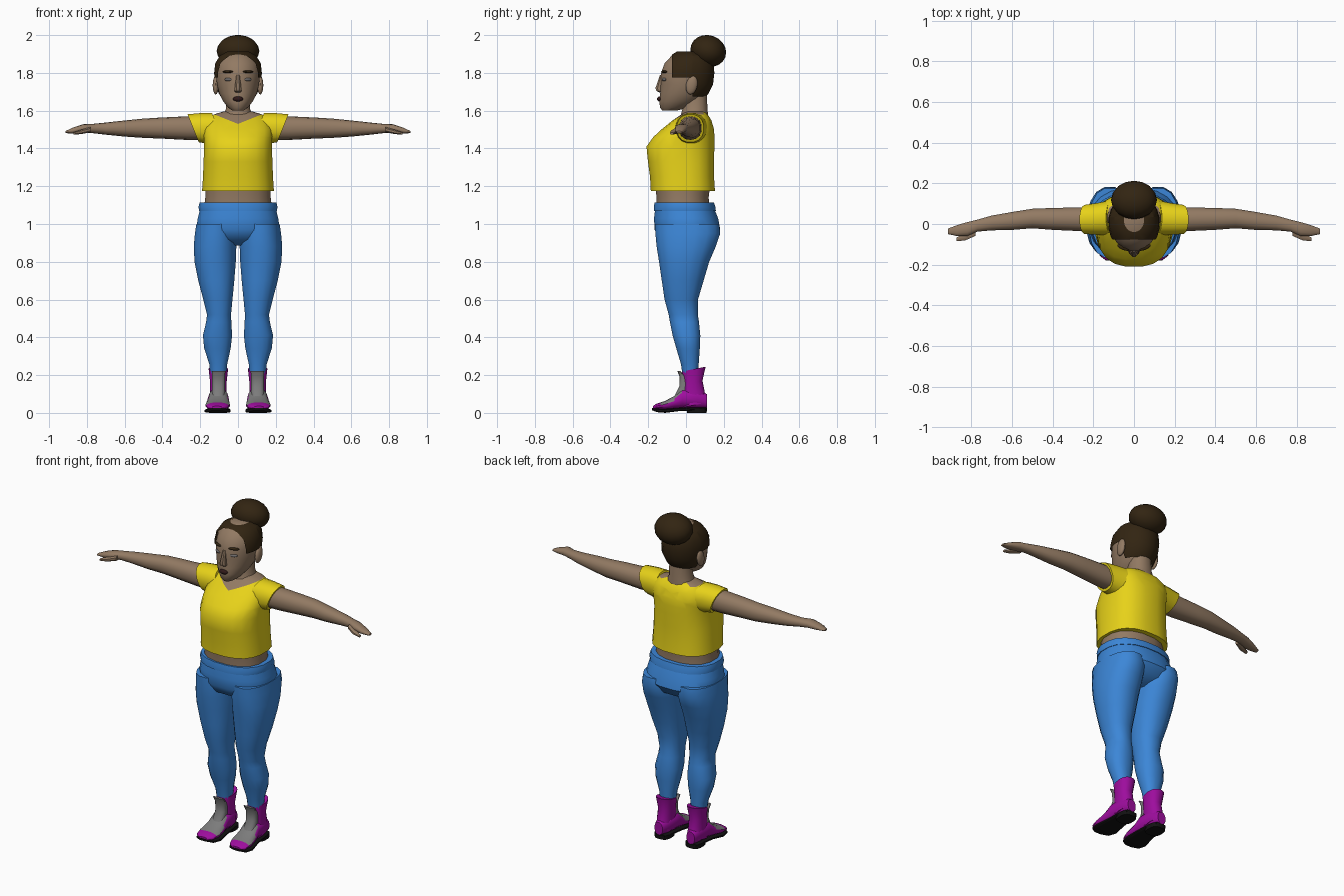
import bpy
import bmesh
from math import sin, cos, pi, radians, copysign
from mathutils import Matrix, Vector

cube = bpy.data.objects.get("Cube")
if cube:
    bpy.data.objects.remove(cube, do_unlink=True)


def material(name, r, g, b):
    m = bpy.data.materials.new(name)
    m.use_nodes = True
    m.diffuse_color = (r, g, b, 1)
    bsdf = m.node_tree.nodes["Principled BSDF"]
    bsdf.inputs["Base Color"].default_value = (r, g, b, 1)
    bsdf.inputs["Roughness"].default_value = 0.8
    return m


SKIN = material("skin", .29, .195, .125)
HAIR = material("dark_brown_hair", .032, .018, .006)
YELLOW = material("yellow_cloth", .82, .66, .01)
BLUE = material("blue_denim", .045, .24, .68)
PURPLE = material("purple_leather", .34, .004, .34)
GREY = material("grey_panel", .2, .2, .2)
BLACK = material("black_sole", .006, .006, .006)
LIP = material("dark_lips", .03, .01, .01)
EYE = material("eye_grey", .16, .15, .15)


def finish(bm, name, mats, mirror):
    """Turn a bmesh into a smooth shaded object, mirrored in x if paired."""
    bmesh.ops.recalc_face_normals(bm, faces=bm.faces)
    mesh = bpy.data.meshes.new(name)
    bm.to_mesh(mesh)
    bm.free()
    for m in mats:
        mesh.materials.append(m)
    ob = bpy.data.objects.new(name, mesh)
    bpy.context.collection.objects.link(ob)
    if mirror:
        mod = ob.modifiers.new("mirror", "MIRROR")
        mod.use_mirror_merge = False
    bpy.ops.object.select_all(action="DESELECT")
    ob.select_set(True)
    bpy.context.view_layer.objects.active = ob
    bpy.ops.object.shade_smooth_by_angle(angle=radians(40))
    return ob


def loft(name, rows, mats, axis="z", sides=16, power=.9, lean=0,
         mirror=False, cuts=(), paint=None, keep=None):
    """Skin rounded sections; a row is (position, a0, a1, b0, b1)."""
    bm = bmesh.new()
    rings = []
    for t, a0, a1, b0, b1 in rows:
        ring = []
        for i in range(sides):
            ang = 2 * pi * (i + .5) / sides
            c, s = cos(ang), sin(ang)
            a = (a0 + a1 + (a1 - a0) * copysign(abs(c) ** power, c)) / 2
            db = (b1 - b0) * copysign(abs(s) ** power, s) / 2
            b, tt = (b0 + b1) / 2 + db, t + lean * db
            co = {"z": (a, b, tt), "x": (tt, a, b), "y": (a, tt, b)}[axis]
            ring.append(bm.verts.new(co))
        rings.append(ring)
    for lo, hi in zip(rings, rings[1:]):
        for i in range(sides):
            j = (i + 1) % sides
            bm.faces.new((lo[i], lo[j], hi[j], hi[i]))
    bm.faces.new(rings[0])
    bm.faces.new(rings[-1])
    bmesh.ops.recalc_face_normals(bm, faces=bm.faces)
    for co, no in cuts:
        geom = bm.verts[:] + bm.edges[:] + bm.faces[:]
        bmesh.ops.bisect_plane(bm, geom=geom, plane_co=co, plane_no=no)
    bm.normal_update()
    if keep:
        gone = [f for f in bm.faces if not keep(f.calc_center_median())]
        bmesh.ops.delete(bm, geom=gone, context="FACES")
    if paint:
        for f in bm.faces:
            f.material_index = int(paint(f.calc_center_median(), f.normal))
    return finish(bm, name, mats, mirror)


def centred(rows, grow=0):
    """Rows (z, half width, back and front y) made symmetric in x."""
    return [(z, -x - grow, x + grow, y0 - grow, y1 + grow)
            for z, x, y0, y1 in rows]


def ball(name, centre, size, mat, mirror=False, tilt=0, turn="Y"):
    bm = bmesh.new()
    mat4 = (Matrix.Translation(centre) @ Matrix.Rotation(radians(tilt), 4, turn)
            @ Matrix.Diagonal((*size, 1)))
    bmesh.ops.create_uvsphere(bm, u_segments=16, v_segments=10, radius=1, matrix=mat4)
    return finish(bm, name, [mat], mirror)


# Head and neck
head = [(1.6, .03, -.125, -.05), (1.615, .052, -.138, .01), (1.65, .08, -.143, .07),
        (1.69, .1, -.138, .11), (1.74, .113, -.135, .135), (1.8, .118, -.134, .142),
        (1.85, .112, -.115, .137), (1.89, .088, -.078, .115), (1.912, .05, -.04, .08)]
loft("head", centred(head), [SKIN], sides=20, power=1)
loft("neck", centred([(1.5, .09, -.05, .12), (1.57, .085, -.03, .118),
                      (1.61, .064, -.02, .115), (1.7, .062, -.02, .11)]), [SKIN])
ball("ears", (.118, .03, 1.735), (.016, .03, .05), SKIN, True, -12, "X")
loft("nose", centred([(1.695, .012, -.14, -.12), (1.705, .022, -.158, -.12),
                      (1.72, .019, -.163, -.12), (1.79, .009, -.138, -.12)]),
     [SKIN], sides=8)
ball("eyes", (.05, -.115, 1.765), (.024, .011, .009), EYE, True, 20, "Z")
ball("eyebrows", (.053, -.115, 1.806), (.031, .012, .007), HAIR, True, 22, "Z")
ball("lips", (0, -.137, 1.662), (.027, .016, .014), LIP)

# Hair cap trimmed along the hairline and nape, with a bun on top
front, nape, brow, ear = -.075, 1.675, 1.775, .035
Y, Z = Vector((0, 1, 0)), Vector((0, 0, 1))
loft("hair_cap", centred(head, .01), [HAIR], sides=20, power=1,
     cuts=[(Y * front, Y), (Y * ear, Y), (Z * nape, Z), (Z * brow, Z)],
     keep=lambda c: (c.y > front and c.z > brow) or (c.y > ear and c.z > nape)
     or c.z > 1.9)
ball("hair_bun", (0, .118, 1.916), (.113, .096, .083), HAIR, False, -20, "X")

# Shirt with a V neckline cut into it
loft("shirt", centred([(1.175, .192, -.188, .155), (1.25, .187, -.192, .15),
                       (1.33, .184, -.203, .15), (1.41, .181, -.211, .152),
                       (1.46, .183, -.175, .152), (1.5, .185, -.132, .15),
                       (1.55, .17, -.07, .135), (1.58, .13, -.025, .115),
                       (1.595, .08, -.005, .1)]),
     [YELLOW, SKIN], sides=20, power=.8,
     cuts=[((0, 0, 1.53), (-.4, 0, 1)), ((0, 0, 1.53), (.4, 0, 1))],
     paint=lambda c, n: c.z > 1.53 + .4 * abs(c.x) and c.y < .09)
loft("sleeves", [(.1, -.06, .12, 1.4, 1.588), (.17, -.055, .105, 1.42, 1.588),
                 (.238, -.05, .095, 1.432, 1.582)],
     [YELLOW], axis="x", lean=.4, mirror=True)

# Arms and hands
loft("arms", [(.15, -.04, .085, 1.445, 1.57), (.27, -.036, .083, 1.445, 1.57),
              (.4, -.03, .08, 1.452, 1.564), (.5, -.022, .076, 1.456, 1.558),
              (.6, -.03, .06, 1.463, 1.548), (.7, -.032, .042, 1.473, 1.537),
              (.77, -.038, .022, 1.481, 1.53), (.82, -.06, .01, 1.482, 1.528),
              (.87, -.06, -.005, 1.479, 1.512), (.914, -.05, -.022, 1.481, 1.492)],
     [SKIN], axis="x", sides=14, mirror=True)
loft("thumbs", [(.78, -.06, -.02, 1.485, 1.515), (.83, -.082, -.045, 1.475, 1.5),
                (.872, -.085, -.065, 1.473, 1.486)],
     [SKIN], axis="x", sides=8, mirror=True)

# Bare waist and trousers
loft("waist", centred([(1.07, .185, -.16, .13), (1.14, .176, -.158, .122),
                       (1.2, .176, -.165, .13)]), [SKIN], power=.85)
loft("trouser_hips", centred([(1.1, .198, -.162, .143), (1.03, .215, -.171, .172),
                              (.97, .225, -.168, .183), (.92, .2, -.14, .15),
                              (.885, .06, -.06, .07)]), [BLUE], sides=20, power=.85)
loft("waistband", centred([(1.07, .208, -.172, .16), (1.09, .211, -.172, .157),
                           (1.114, .205, -.168, .15)]), [BLUE], sides=20, power=.85)
loft("trouser_legs", [(1.0, .02, .222, -.168, .178), (.95, .008, .23, -.165, .184),
                      (.88, .007, .236, -.158, .16), (.8, .01, .232, -.145, .125),
                      (.7, .018, .212, -.13, .095), (.6, .028, .185, -.115, .065),
                      (.52, .036, .165, -.093, .064), (.48, .034, .17, -.086, .07),
                      (.41, .03, .187, -.072, .077), (.34, .038, .18, -.052, .074),
                      (.26, .056, .153, -.028, .068), (.18, .062, .146, -.015, .065)],
     [BLUE], power=.88, mirror=True)

# Boots: shaft, foot with a panel, tongue, sole and heel
loft("boot_shafts", [(.04, .06, .15, -.03, .106), (.1, .06, .15, -.025, .1),
                     (.16, .06, .148, -.02, .088), (.232, .052, .156, -.022, .105)],
     [PURPLE], lean=.2, mirror=True)
loft("boot_feet", [(.11, .08, .135, .025, .1), (.06, .056, .152, .022, .13),
                   (-.02, .05, .157, .022, .13), (-.06, .046, .165, .02, .09),
                   (-.115, .042, .173, .016, .062), (-.158, .055, .166, .016, .048),
                   (-.176, .082, .14, .02, .036)],
     [PURPLE, GREY], axis="y", mirror=True, cuts=[(Y * -.135, Y)],
     paint=lambda c, n: n.z > .6 and -.135 < c.y < 0)
loft("boot_tongues", [(.05, .066, .142, -.085, 0), (.09, .068, .14, -.062, .02),
                      (.14, .068, .138, -.036, .02), (.19, .068, .138, -.034, 0),
                      (.222, .066, .14, -.046, -.03)],
     [GREY], sides=12, power=.7, mirror=True)
loft("boot_soles", [(.105, .07, .14, .012, .03), (.03, .052, .156, .012, .03),
                    (-.03, .046, .16, .01, .028), (-.11, .038, .177, 0, .022),
                    (-.155, .05, .17, .004, .023), (-.18, .085, .138, .014, .026)],
     [BLACK], axis="y", power=.5, mirror=True)
loft("boot_heels", [(0, .057, .151, .005, .11), (.025, .055, .153, 0, .112)],
     [BLACK], power=.7, mirror=True)
